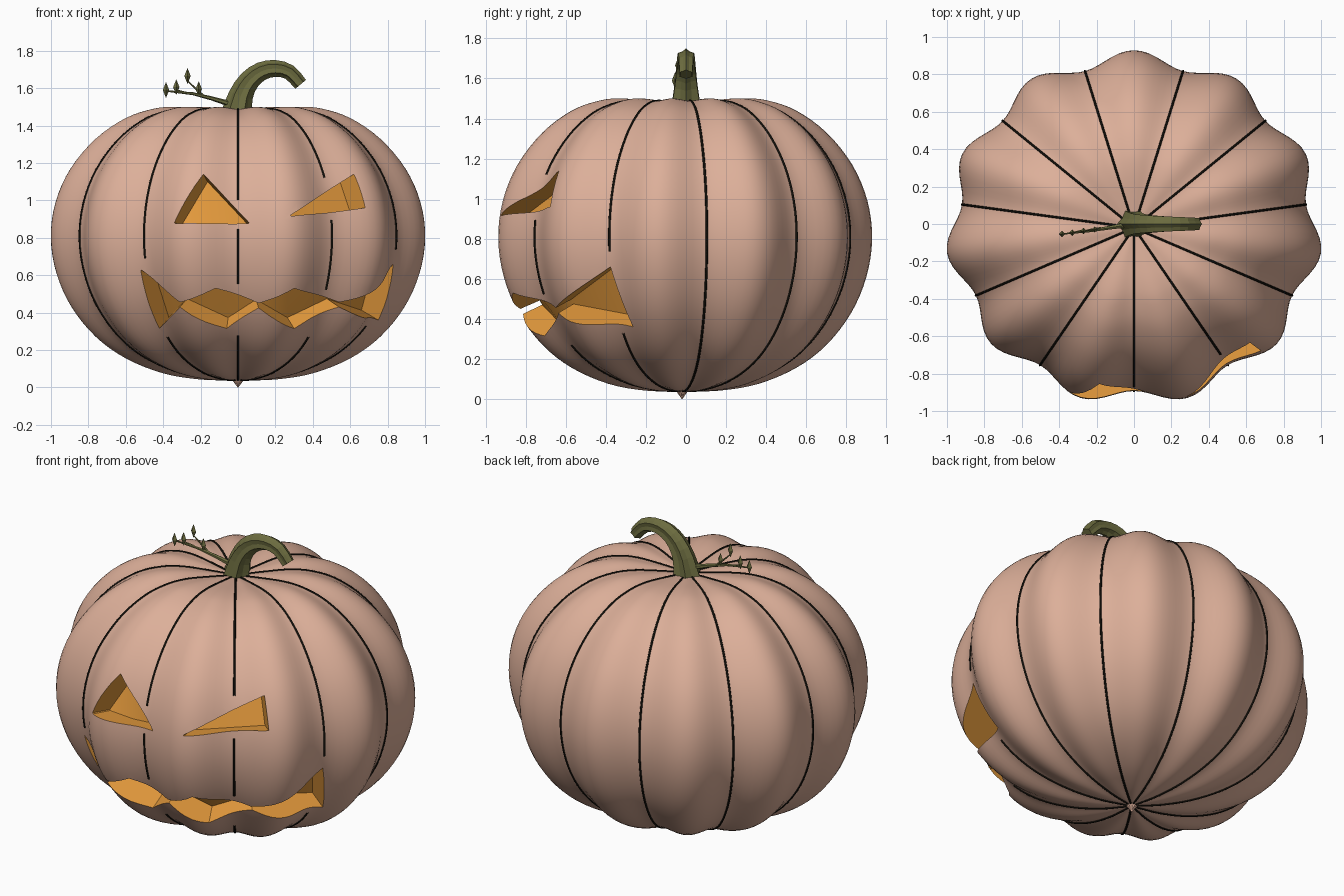
import bpy, bmesh, math
from mathutils import Vector
from mathutils.bvhtree import BVHTree

cube = bpy.data.objects.get("Cube")
if cube:
    bpy.data.objects.remove(cube, do_unlink=True)


def material(name, color):
    m = bpy.data.materials.new(name)
    m.use_nodes = True
    m.diffuse_color = (*color, 1)
    m.node_tree.nodes["Principled BSDF"].inputs["Base Color"].default_value = (*color, 1)
    return m


SKIN = material("pale_orange_skin", (0.72, 0.43, 0.32))
GLOW = material("glowing_orange", (0.77, 0.32, 0.045))
STEM = material("stem_green", (0.15, 0.15, 0.05))
LINE = material("groove_black", (0.006, 0.005, 0.003))

LOBES = 11
STEP = 2 * math.pi / LOBES
MID = Vector((0, -0.02, 0.8))


def add_object(name, bm, mats):
    bmesh.ops.recalc_face_normals(bm, faces=bm.faces)
    me = bpy.data.meshes.new(name)
    bm.to_mesh(me)
    bm.free()
    for m in mats:
        me.materials.append(m)
    ob = bpy.data.objects.new(name, me)
    bpy.context.collection.objects.link(ob)
    return ob


def activate(ob):
    bpy.ops.object.select_all(action="DESELECT")
    ob.select_set(True)
    bpy.context.view_layer.objects.active = ob


def spline(points, steps):
    """Smooth path through the points (Catmull-Rom)."""
    p = [Vector(q) for q in points]
    p = [2 * p[0] - p[1]] + p + [2 * p[-1] - p[-2]]
    out = []
    for a, b, c, d in zip(p, p[1:], p[2:], p[3:]):
        for i in range(steps):
            t = i / steps
            out.append(0.5 * (2 * b + (c - a) * t + (2 * a - 5 * b + 4 * c - d) * t * t
                              + (3 * b - a - 3 * c + d) * t ** 3))
    return out + [p[-2]]


def skin_rings(bm, rings):
    """Closed tube through rings of points."""
    loops = [[bm.verts.new(co) for co in ring] for ring in rings]
    n = len(loops[0])
    for lo, hi in zip(loops, loops[1:]):
        for i in range(n):
            j = (i + 1) % n
            bm.faces.new((lo[i], lo[j], hi[j], hi[i]))
    bm.faces.new(loops[0])
    bm.faces.new(loops[-1])


# Ribbed body from a radius/height profile
PROFILE = spline([(0.03, 0.038), (0.2, 0.042), (0.4, 0.075), (0.6, 0.155), (0.76, 0.27),
                  (0.89, 0.43), (0.97, 0.61), (1.0, 0.8), (0.975, 0.99), (0.895, 1.17),
                  (0.76, 1.33), (0.6, 1.44), (0.45, 1.49), (0.33, 1.5), (0.18, 1.487),
                  (0.003, 1.465)], 4)


def body_point(r, z, angle, lift=0.0):
    s = 1 - 0.04 * (1 + math.cos(LOBES * (angle + math.pi / 2)))
    fade = 0.25 * min(1, r / 0.4)
    return Vector(((r * s * 1.01 + lift) * math.cos(angle),
                   MID.y + (r * s * 0.949 + lift) * math.sin(angle),
                   MID.z + (z - MID.z) * (1 - fade * (1 - s))))


bm = bmesh.new()
COLS = LOBES * 14
skin_rings(bm, [[body_point(r, z, 2 * math.pi * i / COLS - math.pi / 2) for i in range(COLS)]
                for r, z in [Vector((0.002, 0.0))] + PROFILE])
bmesh.ops.recalc_face_normals(bm, faces=bm.faces)
surface = BVHTree.FromBMesh(bm)
body = add_object("pumpkin_body", bm, [SKIN, GLOW])


# Face openings: a strip of upper and lower points, cut towards the middle
def carve(name, upper, lower):
    bm = bmesh.new()

    def corner(x, z):
        hit = surface.ray_cast(Vector((x, -2, z)), Vector((0, 1, 0)))[0]
        return [bm.verts.new(MID + (hit - MID) * k) for k in (0.88, 1.2)]

    top = [corner(*p) for p in upper]
    low = [corner(*p) for p in lower]
    for i in range(len(top) - 1):
        a, b, c, d = top[i], top[i + 1], low[i + 1], low[i]
        for layer in (0, 1):
            bm.faces.new((a[layer], b[layer], c[layer], d[layer]))
        for p, q in ((a, b), (d, c)):
            bm.faces.new((p[0], q[0], q[1], p[1]))
    for p, q in ((top[0], low[0]), (top[-1], low[-1])):
        bm.faces.new((p[0], q[0], q[1], p[1]))
    bmesh.ops.triangulate(bm, faces=bm.faces)
    for f in bm.faces:
        f.material_index = 1
    cutter = add_object(name + "_cutter", bm, [SKIN, GLOW])
    cutter.hide_render = True
    activate(body)
    mod = body.modifiers.new(name, "BOOLEAN")
    mod.operation, mod.solver, mod.object = "DIFFERENCE", "EXACT", cutter
    bpy.ops.object.modifier_apply(modifier=mod.name)
    bpy.data.objects.remove(cutter, do_unlink=True)


carve("right_eye", [(-0.34, 0.88), (-0.185, 1.14), (0.06, 0.88)],
      [(-0.335, 0.876), (-0.15, 0.876), (0.055, 0.876)])
carve("left_eye", [(0.28, 0.92), (0.62, 1.14)], [(0.285, 0.915), (0.68, 0.96)])
carve("mouth", [(-0.52, 0.63), (-0.31, 0.455), (-0.12, 0.53), (0.11, 0.45), (0.3, 0.53),
                (0.54, 0.455), (0.83, 0.66)],
      [(-0.42, 0.315), (-0.31, 0.43), (-0.06, 0.315), (0.11, 0.425), (0.3, 0.315),
       (0.54, 0.43), (0.75, 0.36)])
activate(body)
bpy.ops.object.shade_smooth_by_angle(angle=math.radians(35))

# Dark lines in the grooves, broken around the face
GAPS = {0: [(0.29, 0.54), (0.85, 1.0)], 1: [(0.28, 0.52), (0.9, 1.11)],
        2: [(0.33, 0.73)], -1: [(0.28, 0.68)]}
curve = bpy.data.curves.new("groove_lines", "CURVE")
curve.dimensions = "3D"
curve.bevel_depth = 0.006
curve.bevel_resolution = 1
for k in range(-5, 6):
    angle = k * STEP - math.pi / 2
    path = [body_point(r, z, angle, 0.001) for r, z in spline(PROFILE, 3)]
    cuts = GAPS.get(k, [])
    runs, run = [], []
    for p in path:
        if any(lo < p.z < hi for lo, hi in cuts):
            runs.append(run)
            run = []
        else:
            run.append(p)
    for run in runs + [run]:
        if len(run) > 1:
            sp = curve.splines.new("POLY")
            sp.points.add(len(run) - 1)
            for pt, co in zip(sp.points, run):
                pt.co = (*co, 1)
curve.materials.append(LINE)
lines = bpy.data.objects.new("groove_lines", curve)
bpy.context.collection.objects.link(lines)
activate(lines)
bpy.ops.object.convert(target="MESH")


# Ribbed tubes that lie in an upright plane: x, height and radius per point
def tube(bm, points, y0, y1, sides, rib):
    rings = []
    for i, p in enumerate(points):
        d = points[min(i + 1, len(points) - 1)] - points[max(i - 1, 0)]
        side = Vector((d.y, 0, -d.x)).normalized()
        mid = Vector((p.x, y0 + (y1 - y0) * i / (len(points) - 1), p.y))
        ring = []
        for j in range(sides):
            a = 2 * math.pi * j / sides
            r = p.z * (rib if j % 2 else 1)
            ring.append(mid + side * r * math.cos(a) + Vector((0, r * math.sin(a), 0)))
        rings.append(ring)
    skin_rings(bm, rings)


bm = bmesh.new()
tube(bm, spline([(-0.01, 1.45, 0.085), (0.015, 1.56, 0.066), (0.06, 1.64, 0.056),
                 (0.125, 1.69, 0.05), (0.2, 1.705, 0.045), (0.275, 1.685, 0.041),
                 (0.335, 1.62, 0.037)], 2), 0, 0, 12, 0.78)
add_object("stem", bm, [STEM])

# Side twig with small pointed buds
bm = bmesh.new()
twigs = [[(-0.04, 1.515, 0.016), (-0.14, 1.545, 0.011), (-0.24, 1.57, 0.008), (-0.385, 1.585, 0.004)],
         [(-0.18, 1.555, 0.006), (-0.23, 1.6, 0.005), (-0.27, 1.64, 0.003)],
         [(-0.27, 1.574, 0.005), (-0.33, 1.59, 0.003)]]
for t in twigs:
    tube(bm, [Vector(p) for p in t], 0.12 * t[0][0], 0.14 * t[-1][0], 6, 1)
add_object("twig", bm, [STEM])

bm = bmesh.new()
for x, z in ((-0.385, 1.59), (-0.33, 1.605), (-0.27, 1.665), (-0.21, 1.595)):
    tube(bm, [Vector((x, z + dz, r)) for dz, r in ((-0.04, 0.001), (0, 0.017), (0.04, 0.001))],
         0.14 * x, 0.14 * x, 4, 1)
add_object("buds", bm, [STEM])
